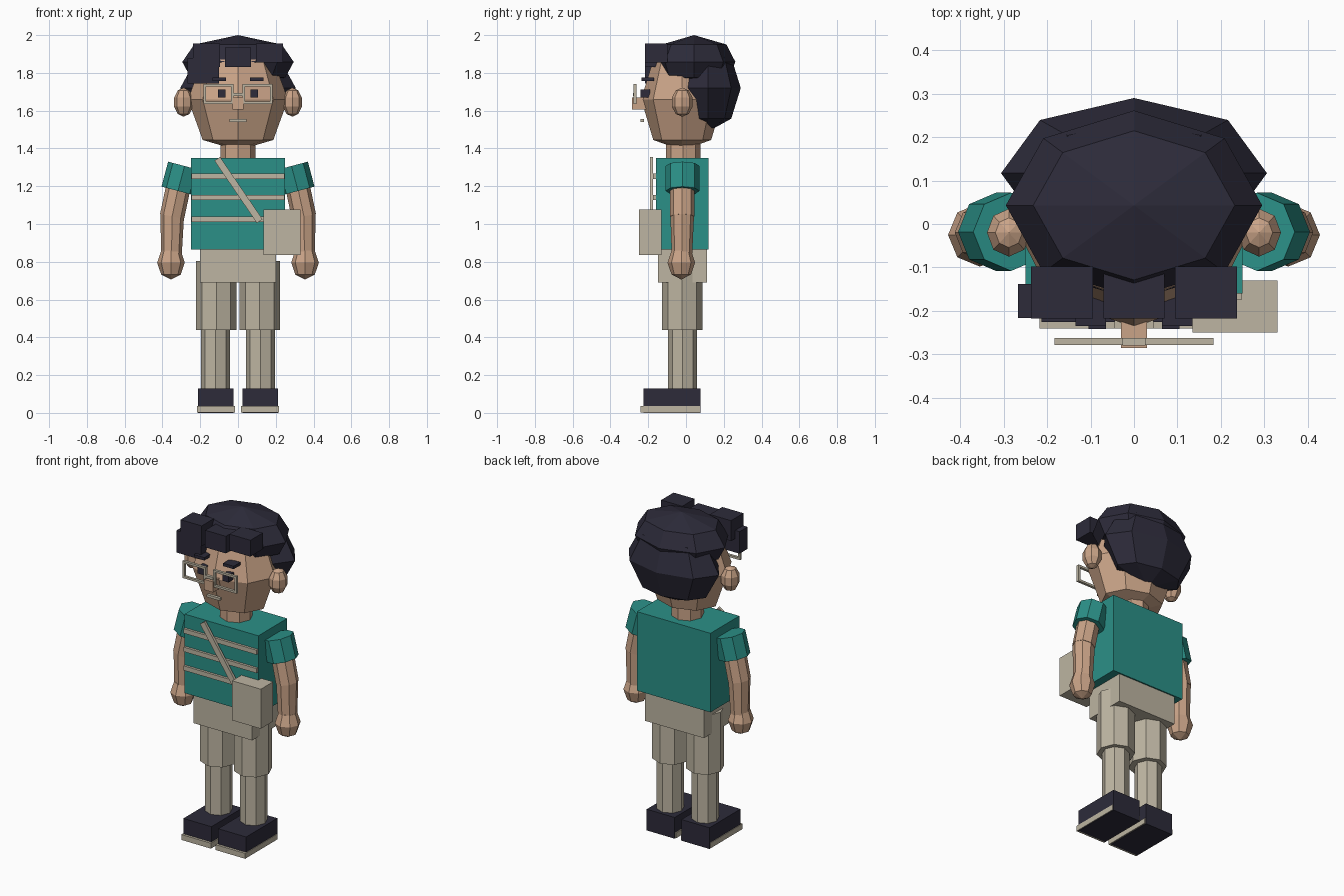
import bpy, bmesh, math
from mathutils import Vector, Matrix

if "Cube" in bpy.data.objects:
    bpy.data.objects.remove(bpy.data.objects["Cube"])


def material(name, rgb):
    m = bpy.data.materials.new(name)
    m.diffuse_color = (*rgb, 1)
    m.use_nodes = True
    m.node_tree.nodes["Principled BSDF"].inputs["Base Color"].default_value = m.diffuse_color
    return m


SKIN = material("skin", (0.59, 0.37, 0.245))
TEAL = material("teal", (0.024, 0.28, 0.245))
KHAKI = material("khaki", (0.51, 0.46, 0.36))
DARK = material("dark_navy", (0.026, 0.024, 0.042))


def finish(bm, name, mat):
    bmesh.ops.recalc_face_normals(bm, faces=bm.faces[:])
    me = bpy.data.meshes.new(name)
    bm.to_mesh(me)
    bm.free()
    me.materials.append(mat)
    ob = bpy.data.objects.new(name, me)
    bpy.context.collection.objects.link(ob)
    return ob


def box(name, mat, x, y, z):
    """Box from (min, max) ranges on each axis."""
    bm = bmesh.new()
    bmesh.ops.create_cube(bm, size=1)
    for v in bm.verts:
        v.co = [r[0] if c < 0 else r[1] for c, r in zip(v.co, (x, y, z))]
    return finish(bm, name, mat)


def limb(name, mat, low, high, r_low, r_high):
    """Eight-sided tapered cylinder between two points."""
    low, high = Vector(low), Vector(high)
    d = high - low
    bm = bmesh.new()
    bmesh.ops.create_cone(bm, cap_ends=True, segments=8, radius1=r_low,
                          radius2=r_high, depth=d.length)
    turn = Vector((0, 0, 1)).rotation_difference(d).to_matrix().to_4x4()
    bm.transform(Matrix.Translation((low + high) / 2) @ turn)
    return finish(bm, name, mat)


def lathe(name, mat, x, y, bottom, top, rings, squash):
    """Eight-sided closed form from (radius, z) rings, squashed along y."""
    bm = bmesh.new()
    loops = []
    for r, z in rings:
        loops.append([bm.verts.new((x + r * math.cos(i * math.pi / 4),
                                    y + squash * r * math.sin(i * math.pi / 4), z))
                      for i in range(8)])
    lo, hi = bm.verts.new((x, y, bottom)), bm.verts.new((x, y, top))
    for i in range(8):
        j = (i + 1) % 8
        bm.faces.new((lo, loops[0][j], loops[0][i]))
        bm.faces.new((hi, loops[-1][i], loops[-1][j]))
        for a, b in zip(loops, loops[1:]):
            bm.faces.new((a[i], a[j], b[j], b[i]))
    return finish(bm, name, mat)


def ball(name, mat, c, r, rings=4):
    """Low-poly ellipsoid."""
    angles = [math.pi * (k / rings - 0.5) for k in range(1, rings)]
    profile = [(r[0] * math.cos(a), c[2] + r[2] * math.sin(a)) for a in angles]
    return lathe(name, mat, c[0], c[1], c[2] - r[2], c[2] + r[2], profile, r[1] / r[0])


# Torso, hips and neck
box("shirt", TEAL, (-0.25, 0.25), (-0.16, 0.12), (0.865, 1.35))
box("hips", KHAKI, (-0.2, 0.2), (-0.148, 0.112), (0.69, 0.87))
limb("neck", SKIN, (0, -0.015, 1.33), (0, -0.015, 1.43), 0.092, 0.092)

# Shirt stripes
for i, z in enumerate((1.025, 1.14, 1.253)):
    box(f"stripe_{i}", KHAKI, (-0.247, 0.247), (-0.175, -0.158), (z - 0.014, z + 0.014))

# Bag and strap
box("bag", KHAKI, (0.135, 0.33), (-0.25, -0.13), (0.835, 1.078))
a, b = Vector((-0.11, -0.183, 1.345)), Vector((0.115, -0.183, 1.015))
strap = box("bag_strap", KHAKI, (-0.018, 0.018), (-0.008, 0.008),
            (-(b - a).length / 2, (b - a).length / 2))
strap.data.transform(Matrix.Translation((a + b) / 2)
                     @ Matrix.Rotation(math.atan2(a.x - b.x, a.z - b.z), 4, 'Y'))

# Limbs, ears and paired face details
for side, s in (("left", 1), ("right", -1)):
    def span(p, q):
        return tuple(sorted((s * p, s * q)))

    limb(f"{side}_sleeve", TEAL, (s * 0.318, -0.018, 1.175), (s * 0.283, -0.018, 1.307), 0.09, 0.09)
    limb(f"{side}_upper_arm", SKIN, (s * 0.349, -0.02, 1.04), (s * 0.315, -0.02, 1.2), 0.065, 0.065)
    limb(f"{side}_forearm", SKIN, (s * 0.353, -0.022, 0.8), (s * 0.348, -0.02, 1.055), 0.053, 0.063)
    ball(f"{side}_hand", SKIN, (s * 0.355, -0.025, 0.796), (0.073, 0.073, 0.09))
    limb(f"{side}_shorts_leg", KHAKI, (s * 0.115, -0.02, 0.44), (s * 0.115, -0.02, 0.805), 0.107, 0.107)
    limb(f"{side}_lower_leg", KHAKI, (s * 0.119, -0.018, 0.12), (s * 0.119, -0.018, 0.46), 0.077, 0.077)
    box(f"{side}_shoe", DARK, span(0.023, 0.213), (-0.225, 0.077), (0, 0.13))
    box(f"{side}_sole", KHAKI, span(0.016, 0.217), (-0.24, 0.073), (0.003, 0.036))
    ball(f"{side}_ear", SKIN, (s * 0.288, -0.02, 1.645), (0.053, 0.058, 0.077), 5)
    box(f"{side}_eye", DARK, span(0.065, 0.105), (-0.242, -0.19), (1.67, 1.712))
    box(f"{side}_brow", DARK, span(0.064, 0.135), (-0.235, -0.17), (1.757, 1.775))
    # Glasses rim
    for part, x, z in (("outer", (0.17, 0.183), (1.635, 1.74)),
                       ("inner", (0.025, 0.038), (1.635, 1.74)),
                       ("upper", (0.025, 0.183), (1.727, 1.74)),
                       ("lower", (0.025, 0.183), (1.635, 1.648))):
        box(f"{side}_rim_{part}", KHAKI, span(*x), (-0.278, -0.262), z)

# Head and face
lathe("head", SKIN, 0, -0.02, 1.39, 1.93,
      [(0.187, 1.445), (0.265, 1.66), (0.187, 1.87)], 0.82)
box("nose", SKIN, (-0.03, 0.03), (-0.285, -0.2), (1.605, 1.67))
box("mouth", KHAKI, (-0.045, 0.045), (-0.24, -0.222), (1.54, 1.556))
box("glasses_bridge", KHAKI, (-0.027, 0.027), (-0.28, -0.262), (1.678, 1.694))

# Hair: crown cap, back volume and blocky fringe
lathe("hair_cap", DARK, 0, 0.043, 1.745, 2.0,
      [(0.25, 1.775), (0.295, 1.858), (0.232, 1.95)], 0.74)
ball("hair_back", DARK, (0, 0.117, 1.72), (0.306, 0.173, 0.23))
for name, x, y, z in (("fringe_right", (-0.237, -0.094), (-0.218, -0.098), (1.83, 1.955)),
                      ("fringe_middle", (-0.07, 0.07), (-0.218, -0.11), (1.83, 1.935)),
                      ("fringe_left", (0.094, 0.237), (-0.218, -0.098), (1.855, 1.955)),
                      ("side_lock", (-0.267, -0.1), (-0.216, -0.138), (1.745, 1.88))):
    box(name, DARK, x, y, z)
